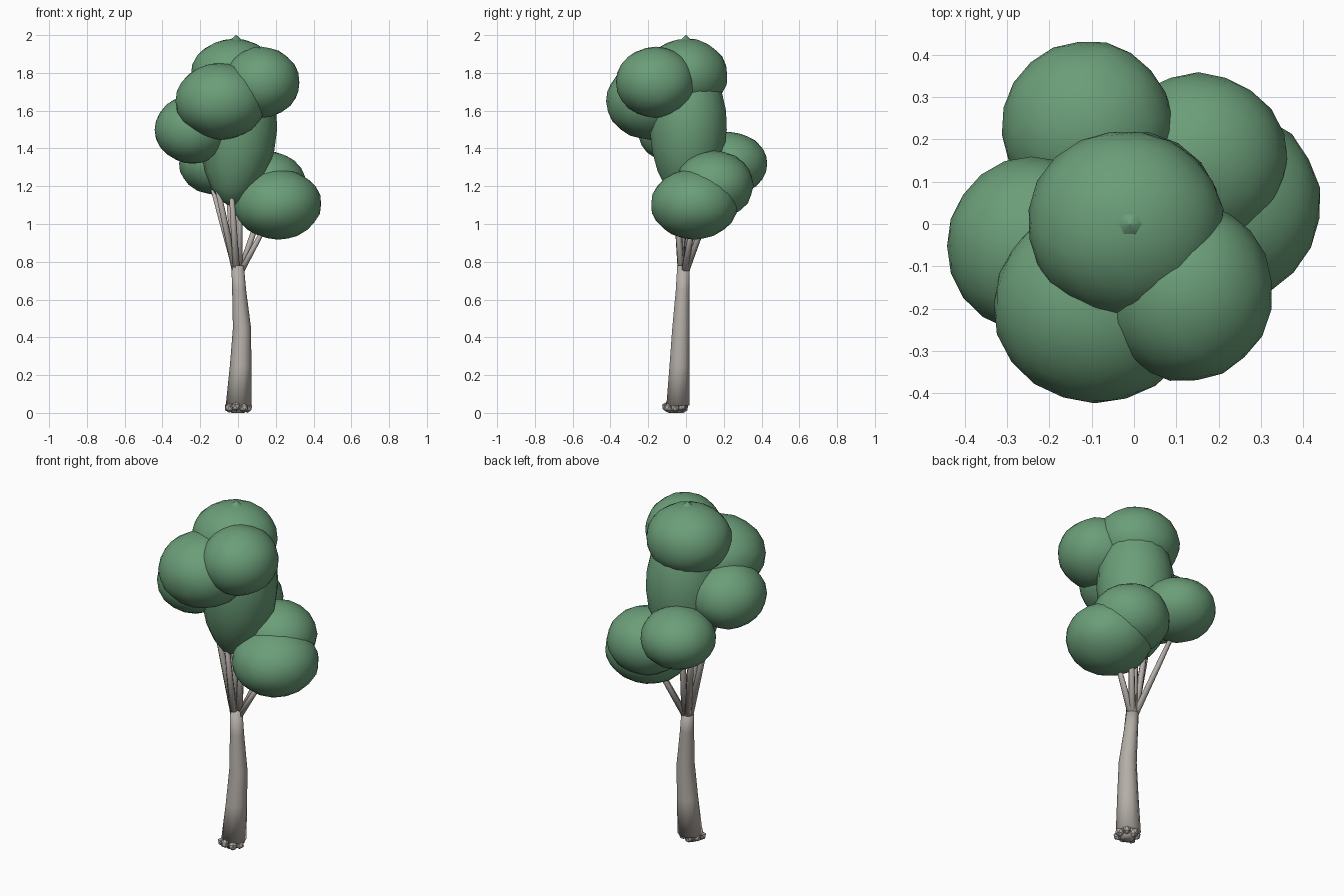
import bpy, bmesh, math, random
from mathutils import Vector, Matrix

if "Cube" in bpy.data.objects:
    bpy.data.objects.remove(bpy.data.objects["Cube"])

random.seed(4)


def material(name, rgb):
    m = bpy.data.materials.new(name)
    m.diffuse_color = (*rgb, 1)
    m.use_nodes = True
    m.node_tree.nodes["Principled BSDF"].inputs["Base Color"].default_value = m.diffuse_color
    return m


LEAF = material("leaf green", (0.147, 0.342, 0.190))
BARK = material("pale grey bark", (0.46, 0.425, 0.39))


def finish(bm, name, mat, smooth=True):
    bmesh.ops.recalc_face_normals(bm, faces=bm.faces)
    for f in bm.faces:
        f.smooth = smooth
    me = bpy.data.meshes.new(name)
    bm.to_mesh(me)
    bm.free()
    me.materials.append(mat)
    ob = bpy.data.objects.new(name, me)
    bpy.context.collection.objects.link(ob)
    return ob


def loft(name, rings, sides, mat):
    """Skin through rings of (x, y, z, radius_x, radius_y)."""
    bm = bmesh.new()
    loops = []
    for x, y, z, rx, ry in rings:
        loops.append([bm.verts.new((x + rx * math.cos(a), y + ry * math.sin(a), z))
                      for a in (math.tau * i / sides for i in range(sides))])
    for lo, hi in zip(loops, loops[1:]):
        for i in range(sides):
            j = (i + 1) % sides
            bm.faces.new((lo[i], lo[j], hi[j], hi[i]))
    bm.faces.new(loops[0][::-1])
    bm.faces.new(loops[-1])
    return finish(bm, name, mat)


def clump(name, centre, radii):
    """Rounded leaf mass with a slightly uneven surface."""
    bm = bmesh.new()
    bmesh.ops.create_icosphere(bm, subdivisions=3, radius=1)
    bmesh.ops.rotate(bm, verts=bm.verts, matrix=Matrix.Rotation(random.uniform(0, 6), 3, 'Z'))
    for v in bm.verts:
        k = 1.01 + random.uniform(-0.012, 0.012)
        v.co = Vector(centre) + Vector([c * r * k for c, r in zip(v.co, radii)])
    return finish(bm, name, LEAF)


# Leaf clumps around the crown: centre, radii
clumps = {
    "top_clump": ((-0.02, 0.0, 1.79), (0.23, 0.22, 0.19)),
    "front_right_clump": ((0.125, -0.16, 1.75), (0.20, 0.21, 0.185)),
    "front_left_clump": ((-0.09, -0.19, 1.65), (0.24, 0.232, 0.20)),
    "left_clump": ((-0.24, -0.05, 1.50), (0.20, 0.205, 0.18)),
    "back_left_clump": ((-0.11, 0.23, 1.32), (0.20, 0.20, 0.165)),
    "back_right_clump": ((0.15, 0.15, 1.205), (0.21, 0.205, 0.18)),
    "low_right_clump": ((0.21, 0.045, 1.105), (0.23, 0.228, 0.185)),
}
for name, (c, r) in clumps.items():
    clump(name, c, r)

# Tall central leaf mass, tapering to the bottom
core = [(1.10, 0.02), (1.125, 0.07), (1.19, 0.12), (1.28, 0.165), (1.38, 0.193),
        (1.50, 0.207), (1.60, 0.203), (1.70, 0.18), (1.80, 0.14), (1.88, 0.06)]
loft("central_leaf_mass",
     [(-0.03 + 0.03 * min(1, (z - 1.1) / 0.3), 0.012, z, r, r) for z, r in core], 18, LEAF)

# Small pointed tip
loft("crown_tip", [(-0.01, 0, 1.95, 0.06, 0.06), (-0.01, 0, 1.975, 0.03, 0.03),
                   (-0.01, 0, 2.0, 0.002, 0.002)], 6, LEAF)

# Trunk, bending slightly on its way up
loft("trunk", [(0.003, -0.043, 0.04, 0.068, 0.064), (0.014, -0.034, 0.25, 0.057, 0.056),
               (0.021, -0.027, 0.45, 0.048, 0.048), (0.006, -0.018, 0.65, 0.037, 0.038),
               (-0.002, -0.014, 0.78, 0.033, 0.034)], 10, BARK)

# Branches fanning from the trunk top into the clumps
ends = [(-0.16, 0.17, 1.28), (0.16, 0.04, 1.02), (0.13, 0.13, 1.10), (-0.15, -0.03, 1.38),
        (-0.04, -0.06, 1.25), (0.01, 0.03, 1.25), (-0.06, 0.04, 1.25)]
for i, e in enumerate(ends):
    e = Vector(e)
    away = Vector((e.x, e.y, 0)).normalized() * 0.016
    s = Vector((0, -0.012, 0.75)) + away
    loft(f"branch_{i + 1}", [(*s, 0.019, 0.019), (*s.lerp(e, 0.5), 0.017, 0.017),
                             (*e, 0.012, 0.012)], 7, BARK)

# Knobbly root lumps around the foot
for i in range(7):
    a = math.tau * i / 7
    bm = bmesh.new()
    bmesh.ops.create_icosphere(bm, subdivisions=1, radius=1)
    turn = Matrix.Rotation(a, 3, 'Z')
    for v in bm.verts:
        p = turn @ Vector((v.co.x * 0.028, v.co.y * 0.024, v.co.z * 0.026))
        v.co = p + Vector((0.05 * math.cos(a), -0.058 + 0.045 * math.sin(a),
                           0.026 + 0.006 * (i % 2)))
    finish(bm, f"root_lump_{i + 1}", BARK, smooth=False)
loft("trunk_foot", [(0, -0.055, 0.0, 0.035, 0.035), (0, -0.05, 0.05, 0.06, 0.058)], 8, BARK)
